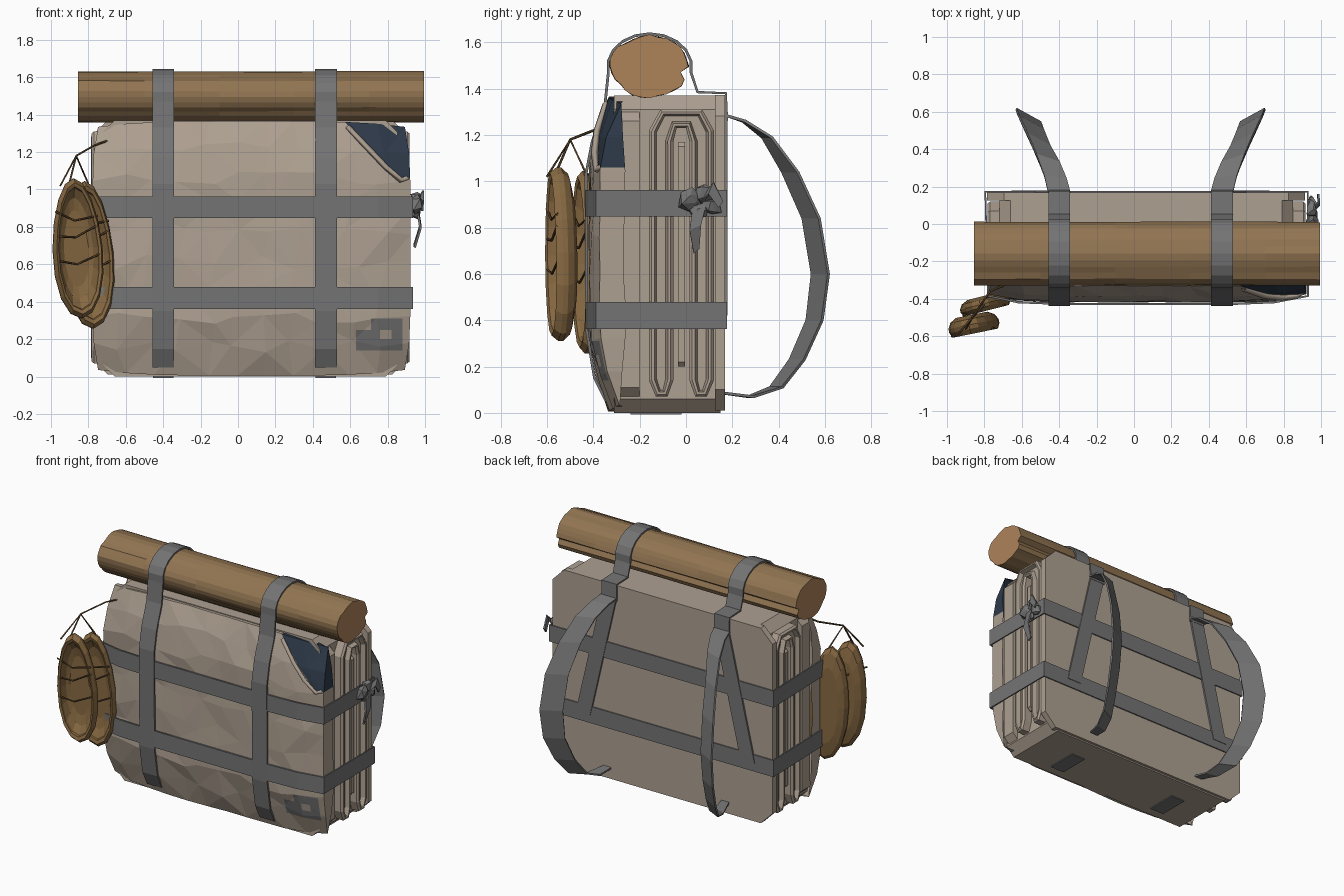
import bpy, bmesh, math, random
from mathutils import Vector, Matrix

random.seed(4)
if "Cube" in bpy.data.objects:
    bpy.data.objects.remove(bpy.data.objects["Cube"], do_unlink=True)


def material(name, r, g, b):
    lin = [((c / 255 + 0.055) / 1.055) ** 2.4 for c in (r, g, b)] + [1]
    m = bpy.data.materials.new(name)
    m.use_nodes = True
    m.diffuse_color = lin
    m.node_tree.nodes["Principled BSDF"].inputs["Base Color"].default_value = lin
    return m


CANVAS = material("tan canvas", 174, 160, 145)
WEBBING = material("grey webbing", 116, 116, 117)
BLANKET = material("brown blanket", 146, 117, 82)
BLANKET_END = material("blanket end", 174, 131, 90)
DENIM = material("dark denim", 46, 58, 74)
LEATHER = material("brown leather", 134, 104, 65)
CORD = material("dark cord", 84, 64, 40)


def finish(name, bm, *mats):
    bmesh.ops.recalc_face_normals(bm, faces=bm.faces)
    mesh = bpy.data.meshes.new(name)
    bm.to_mesh(mesh)
    bm.free()
    for m in mats:
        mesh.materials.append(m)
    ob = bpy.data.objects.new(name, mesh)
    bpy.context.collection.objects.link(ob)
    return ob


def loft(name, rings, *mats):
    """Skin closed rings in order; the end caps take the last material."""
    bm = bmesh.new()
    rows = [[bm.verts.new(p) for p in ring] for ring in rings]
    n = len(rows[0])
    for a, b in zip(rows, rows[1:]):
        for i in range(n):
            bm.faces.new((a[i], a[(i + 1) % n], b[(i + 1) % n], b[i]))
    for row in (rows[0], rows[-1]):
        bm.faces.new(row).material_index = len(mats) - 1
    return finish(name, bm, *mats)


def ribbon(name, path, widths, mat, closed=False):
    """Flat strap along a path; widths holds one half-width vector per point."""
    bm = bmesh.new()
    rows = [(bm.verts.new(Vector(p) - w), bm.verts.new(Vector(p) + w))
            for p, w in zip(path, widths)]
    for a, b in zip(rows, rows[1:] + (rows[:1] if closed else [])):
        bm.faces.new((a[0], a[1], b[1], b[0]))
    ob = finish(name, bm, mat)
    mod = ob.modifiers.new("thickness", "SOLIDIFY")
    mod.thickness, mod.offset = 0.012, 0
    return ob


def cord(name, points, radius, mat):
    cu = bpy.data.curves.new(name, "CURVE")
    cu.dimensions = "3D"
    cu.bevel_depth, cu.bevel_resolution = radius, 0
    sp = cu.splines.new("POLY")
    sp.points.add(len(points) - 1)
    for q, p in zip(sp.points, points):
        q.co = (*p, 1)
    cu.materials.append(mat)
    ob = bpy.data.objects.new(name, cu)
    bpy.context.collection.objects.link(ob)


def slab(name, x0, x1, z0, z1, cut, y0, y1):
    """Upright panel with chamfered corners."""
    pts = [(x0 + cut, z0), (x1 - cut, z0), (x1, z0 + cut), (x1, z1 - cut),
           (x1 - cut, z1), (x0 + cut, z1), (x0, z1 - cut), (x0, z0 + cut)]
    loft(name, [[(x, y, z) for x, z in pts] for y in (y0, y1)], CANVAS)


# Pack body: core, back panel and a side layer
slab("pack_core", -0.72, 0.85, 0.0, 1.37, 0.06, -0.31, 0.15)
slab("back_panel", -0.785, 0.915, 0.01, 1.372, 0.09, 0.125, 0.168)
slab("side_layer", -0.755, 0.89, 0.06, 1.31, 0.05, -0.29, -0.2)

# Folded cloth seen on both sides, a horseshoe section run across the pack
half = [(0.14, 0.14), (0.14, 1.22), (0.09, 1.31)]
inner = [(0.02, 1.23), (0.035, 1.17), (0.035, 0.14), (0.06, 0.07), (0.11, 0.07)]
side = half + inner
profile = half[:3] + [(-y, z) for y, z in half[::-1]]
profile += [(-y, z) for y, z in inner[::-1]] + inner
fold = loft("side_folds", [[(x, y - 0.02, z) for y, z in profile]
                           for x in (-0.77, 0.905)], CANVAS)
bm = bmesh.new()
bm.from_mesh(fold.data)
caps = [f for f in bm.faces if abs(f.normal.x) > 0.9 and len(f.verts) > 4]
for width, depth in ((0.012, 0.012), (0.012, 0), (0.01, -0.03)):
    bmesh.ops.inset_region(bm, faces=caps, thickness=width, depth=depth)
bm.to_mesh(fold.data)
bm.free()
for x0, x1 in ((-0.765, -0.7), (0.8, 0.9)):
    slab("inner_fold", x0, x1, 0.2, 1.17, 0.02, -0.035, -0.005)


# Bulging front cover with the denim corner and the ragged patch cut in
def front_y(u, v):
    rim = max(0, (abs(v) - 0.55) / 0.45)
    return -0.42 + 0.085 * rim ** 1.5 + 0.045 * abs(u) ** 6


bm = bmesh.new()
bmesh.ops.create_grid(bm, x_segments=11, y_segments=9, size=1)
for v in bm.verts:
    u, w = v.co.x, v.co.y
    x = 0.072 + 0.85 * u * (1 - 0.035 * abs(w) ** 6)
    z = 0.685 + 0.65 * w + 0.03 * w * (1 - u ** 4)
    if max(abs(u), abs(w)) < 0.95:
        x += random.uniform(-0.04, 0.04)
        z += random.uniform(-0.04, 0.04)
    v.co = (x, front_y(u, w) + random.uniform(-0.002, 0.012), z)
rim = [e for e in bm.edges if e.is_boundary]
new = bmesh.ops.extrude_edge_only(bm, edges=rim)["geom"]
for v in new:
    if isinstance(v, bmesh.types.BMVert):
        v.co.y = -0.27 + random.uniform(-0.02, 0.01)
bmesh.ops.triangulate(bm, faces=bm.faces)


def split(co, no):
    bmesh.ops.bisect_plane(bm, geom=bm.verts[:] + bm.edges[:] + bm.faces[:],
                           plane_co=co, plane_no=no)


split((0.59, 0, 1.34), (1, 0, 0.96))
for z in (1.06, 0.14, 0.2, 0.25, 0.31):
    split((0, 0, z), (0, 0, 1))
for x in (0.63, 0.71, 0.76, 0.82, 0.88):
    split((x, 0, 0), (1, 0, 0))
for f in bm.faces:
    c = f.calc_center_median()
    if c.x + 0.96 * c.z > 1.876 and c.z > 1.06:
        f.material_index = 1
    elif 0.63 < c.x < 0.88 and 0.14 < c.z < 0.31:
        hole = 0.76 < c.x < 0.82 and 0.2 < c.z < 0.25
        corner = c.x < 0.71 and c.z > 0.25
        f.material_index = 0 if hole or corner else 2
finish("front_cover", bm, CANVAS, DENIM, WEBBING)
cord("denim_hem", [(0.585, -0.345, 1.335), (0.7, -0.385, 1.215), (0.79, -0.395, 1.12),
                   (0.87, -0.385, 1.05), (0.905, -0.36, 1.06)], 0.016, CANVAS)

# Horizontal straps around the pack
for level in (0.905, 0.42):
    ring = [(0.93, 0.172), (0.93, -0.385), (0.75, -0.418), (0.5, -0.428), (-0.36, -0.428),
            (-0.62, -0.418), (-0.78, -0.385), (-0.795, 0.172)]
    ribbon("horizontal_strap", [(x, y, level) for x, y in ring],
           [Vector((0, 0, 0.058))] * len(ring), WEBBING, True)

# Blanket roll with creases and a notch along the back
radii = [random.uniform(0.965, 1.03) for i in range(28)]
radii[27], radii[9 + 8] = 0.8, 0.93
rings = []
for x in (-0.855, -0.5, -0.1, 0.3, 0.7, 0.995):
    ring = []
    for i, r in enumerate(radii):
        a = math.tau * i / len(radii)
        k = r * random.uniform(0.985, 1.015)
        ring.append((x, -0.157 + 0.17 * k * math.cos(a), 1.495 + 0.133 * k * math.sin(a)))
    rings.append(ring)
loft("blanket_roll", rings, BLANKET, BLANKET_END)

for s in (-1, 1):
    # Vertical strap up the front, over the roll and onto the back
    x = 0.035 + s * 0.435
    path = [(-0.345, 0.05), (-0.395, 0.15), (-0.428, 0.35), (-0.432, 1.03),
            (-0.405, 1.17), (-0.35, 1.33)]
    for i in range(11):
        a = math.radians(190 - 20 * i)
        path.append((-0.157 + 0.181 * math.cos(a), 1.495 + 0.142 * math.sin(a)))
    path += [(0.05, 1.385), (0.172, 1.38), (0.176, 1.26)]
    ribbon("vertical_strap", [(x, y, z) for y, z in path],
           [Vector((0.058, 0, 0))] * len(path), WEBBING)
    ribbon("back_strap", [(x, 0.174, 1.28), (x + s * 0.2, 0.174, 0.42)],
           [Vector((0.055, 0, 0))] * 2, WEBBING)
    ribbon("bottom_strap", [(x, -0.24, -0.001), (x, -0.02, -0.001)],
           [Vector((0.055, 0, 0))] * 2, WEBBING)

    # Shoulder strap: outward offset, y, z and half width along the loop
    loop = [(0, 0.17, 1.285, 0.06), (0.02, 0.25, 1.26, 0.06), (0.06, 0.35, 1.19, 0.065),
            (0.11, 0.45, 1.04, 0.07), (0.15, 0.54, 0.84, 0.075), (0.165, 0.58, 0.6, 0.075),
            (0.16, 0.555, 0.4, 0.07), (0.13, 0.48, 0.23, 0.065), (0.09, 0.39, 0.11, 0.06),
            (0.05, 0.28, 0.07, 0.045), (0.02, 0.165, 0.085, 0.03)]
    tilt = [Vector((s, 0.55 * min(1, o / 0.1), 0)).normalized() for o, *_ in loop]
    ribbon("shoulder_strap", [(x + s * o, y, z) for o, y, z, w in loop],
           [t * p[3] for t, p in zip(tilt, loop)], WEBBING)

# Knot and tails on the left side
bm = bmesh.new()
for y, z, r in ((0.02, 0.92, 0.05), (0.08, 0.95, 0.045), (0.11, 0.89, 0.04), (0.05, 0.87, 0.04)):
    place = Matrix.Translation((0.955, y, z)) @ Matrix.Diagonal((0.7, 1.1, 1, 1))
    bmesh.ops.create_icosphere(bm, subdivisions=1, radius=r, matrix=place)
for v in bm.verts:
    v.co += Vector([random.uniform(-0.01, 0.01) for i in range(3)])
finish("strap_knot", bm, WEBBING)
ribbon("knot_tail", [(0.96, 0.06, 0.9), (0.975, 0.04, 0.8), (0.945, 0.045, 0.7)],
       [Vector((0, w, 0.01)) for w in (0.03, 0.025, 0.012)], WEBBING)
ribbon("knot_tail", [(0.96, 0.08, 0.93), (0.99, 0.11, 0.97), (0.985, 0.15, 0.9)],
       [Vector((0, 0.01, w)) for w in (0.02, 0.025, 0.015)], WEBBING)


# Hanging pair of shoes: hollow oval shells with lacing across
def shoe(centre, half_w, half_h, turn, lean, depth):
    frame = (Matrix.Translation(centre) @ Matrix.Rotation(turn, 4, "Z")
             @ Matrix.Rotation(lean, 4, "Y"))
    shell = [(0.62, 0.5), (0.88, 0.3), (1.0, 0.0), (1.0, -0.22), (0.9, -0.5),
             (0.8, -0.42), (0.78, -0.25), (0.66, 0.1), (0.5, 0.25)]
    rings = []
    for k, d in shell:
        ring = []
        for i in range(16):
            a = math.tau * i / 16
            w = half_w * (1 - 0.12 * math.sin(a)) * math.cos(a)
            ring.append(frame @ Vector((w * k, d * depth, half_h * (0.4 + 0.6 * k) * math.sin(a)
                                        if k > 0.75 else half_h * k * 1.1 * math.sin(a))))
        rings.append(ring)
    loft("shoe", rings, LEATHER)
    for low, high in ((0.12, 0.2), (-0.1, -0.06), (0.34, 0.28)):
        lace = [(-0.85, low), (-0.1, (low + high) / 2 - 0.06), (0.85, high)]
        cord("shoe_lace", [frame @ Vector((u * half_w, -depth * 0.42, v * half_h * 1.6))
                           for u, v in lace], 0.006, CORD)


shoe((-0.86, -0.535, 0.685), 0.135, 0.375, 0.2, -0.06, 0.1)
shoe((-0.8, -0.425, 0.65), 0.135, 0.395, 0.25, -0.06, 0.08)
cord("hanging_cord", [(-0.9, -0.56, 1.04), (-0.865, -0.5, 1.18), (-0.77, -0.36, 1.235),
                      (-0.7, -0.33, 1.26)], 0.006, CORD)
cord("hanging_cord", [(-0.8, -0.43, 1.03), (-0.865, -0.5, 1.18), (-0.95, -0.6, 1.02)],
     0.006, CORD)
